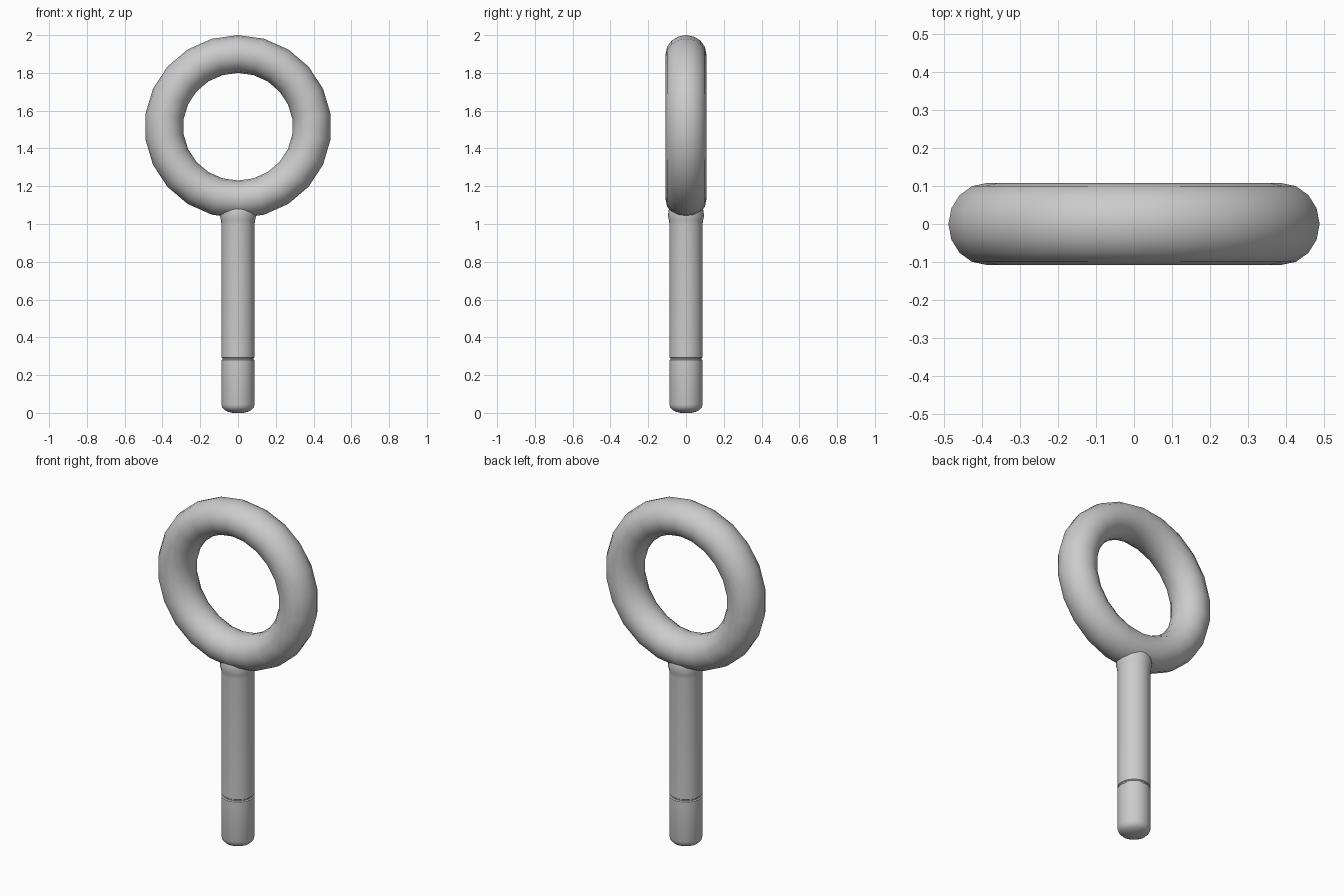
import bpy, bmesh
from math import sin, cos, pi, radians

if "Cube" in bpy.data.objects:
    bpy.data.objects.remove(bpy.data.objects["Cube"])


def swept_object(name, rings, closed):
    """Skin a list of equal point loops; closed joins last loop to first."""
    bm = bmesh.new()
    loops = [[bm.verts.new(p) for p in ring] for ring in rings]
    n = len(loops[0])
    for i in range(len(loops) if closed else len(loops) - 1):
        a, b = loops[i], loops[(i + 1) % len(loops)]
        for j in range(n):
            k = (j + 1) % n
            bm.faces.new((a[j], a[k], b[k], b[j]))
    if not closed:
        bm.faces.new(loops[0])
        bm.faces.new(loops[-1])
    bmesh.ops.recalc_face_normals(bm, faces=bm.faces)
    mesh = bpy.data.meshes.new(name)
    bm.to_mesh(mesh)
    bm.free()
    ob = bpy.data.objects.new(name, mesh)
    bpy.context.collection.objects.link(ob)
    bpy.context.view_layer.objects.active = ob
    ob.select_set(True)
    bpy.ops.object.shade_smooth_by_angle(angle=radians(40))
    ob.select_set(False)
    return ob


# Ring: upright torus, slightly thicker front to back
MAJOR, MINOR = 22, 16
ring = []
for i in range(MAJOR):
    a = 2 * pi * i / MAJOR
    loop = []
    for j in range(MINOR):
        b = 2 * pi * j / MINOR
        r = 0.385 + 0.1 * cos(b)
        loop.append((1.02 * r * sin(a), 0.108 * sin(b), 1.515 + r * cos(a)))
    ring.append(loop)
swept_object("ring", ring, True)

# Shank: turned pin with rounded foot, thin groove and small flare at the ring
profile = [(0.03, 0.0), (0.052, 0.006), (0.07, 0.014), (0.083, 0.027),
           (0.088, 0.045), (0.088, 0.28), (0.082, 0.284), (0.082, 0.29),
           (0.088, 0.294), (0.088, 1.0), (0.09, 1.02), (0.096, 1.04),
           (0.092, 1.07), (0.086, 1.1)]
SIDES = 32
swept_object("shank", [[(r * cos(2 * pi * k / SIDES), r * sin(2 * pi * k / SIDES), z)
                        for k in range(SIDES)] for r, z in profile], False)
